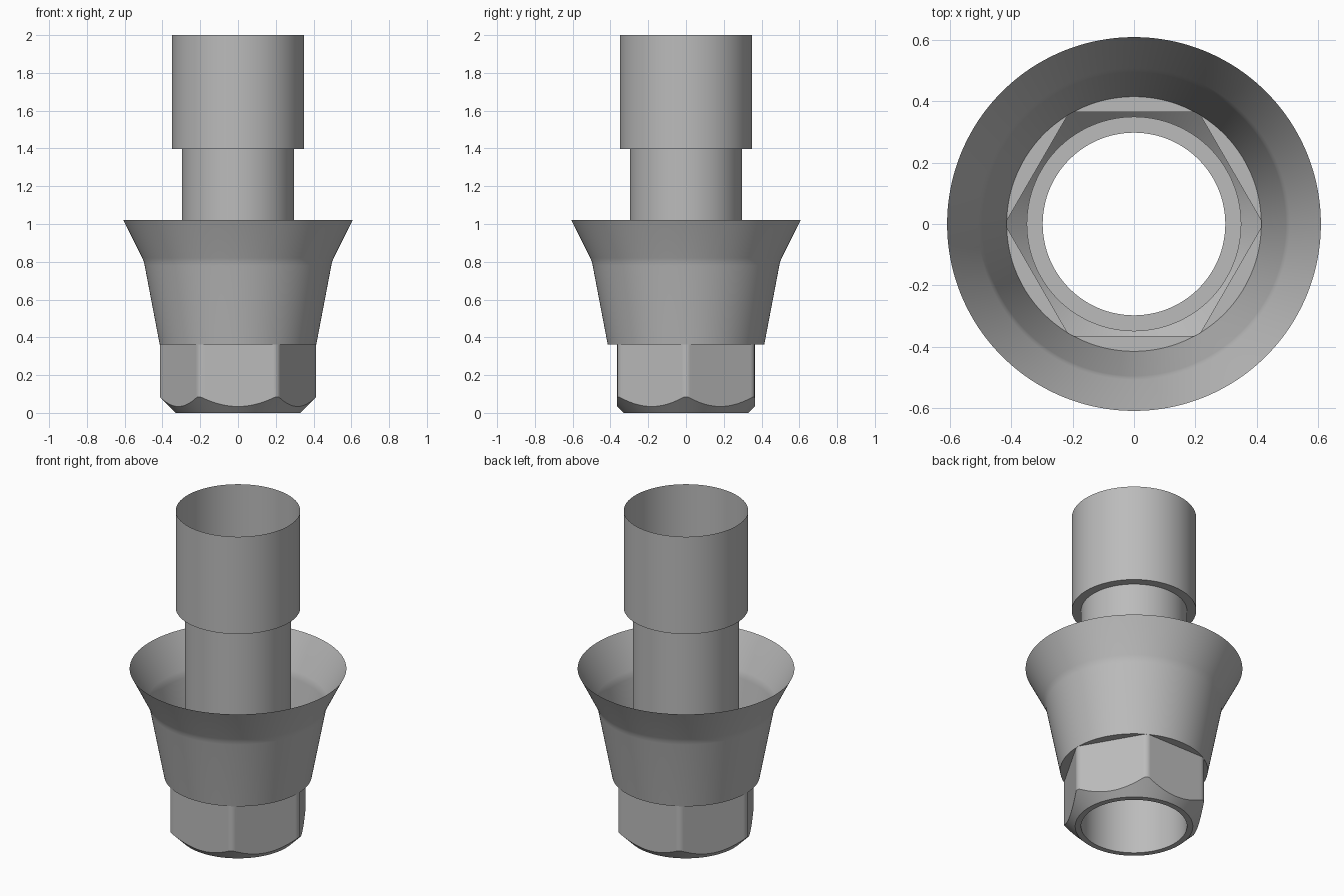
import bpy
import bmesh
from math import cos, sin, pi, radians

cube = bpy.data.objects.get("Cube")
if cube:
    bpy.data.objects.remove(cube, do_unlink=True)

SEGMENTS = 240
APOTHEM = 0.364        # half the width across the hexagon flats
CORNER = 0.4138        # slightly rounded hexagon corners
BORE, FOOT, SEAT = 0.297, 0.33, 0.361

metal = bpy.data.materials.new("grey_metal")
metal.use_nodes = True
grey = (0.5, 0.5, 0.5, 1)
metal.diffuse_color = grey
metal.node_tree.nodes["Principled BSDF"].inputs["Base Color"].default_value = grey


def hex_radius(angle):
    """Radius of the hexagon outline, with corners on the x axis."""
    offset = angle % (pi / 3) - pi / 6
    return min(APOTHEM / cos(offset), CORNER)


def shell(name, profile):
    """Sweep a profile around z; profile(angle) lists (radius, height) upwards."""
    bm = bmesh.new()
    columns = []
    for i in range(SEGMENTS):
        a = 2 * pi * i / SEGMENTS
        columns.append([bm.verts.new((r * cos(a), r * sin(a), z)) for r, z in profile(a)])
    for i, left in enumerate(columns):
        right = columns[(i + 1) % SEGMENTS]
        for j in range(len(left) - 1):
            bm.faces.new((left[j], right[j], right[j + 1], left[j + 1]))
    bmesh.ops.remove_doubles(bm, verts=bm.verts, dist=1e-5)
    mesh = bpy.data.meshes.new(name)
    bm.to_mesh(mesh)
    bm.free()
    mesh.materials.append(metal)
    obj = bpy.data.objects.new(name, mesh)
    bpy.context.collection.objects.link(obj)
    bpy.ops.object.select_all(action="DESELECT")
    obj.select_set(True)
    bpy.context.view_layer.objects.active = obj
    bpy.ops.object.shade_smooth_by_angle(angle=radians(30))
    return obj


def hex_profile(angle):
    # A 45 degree chamfer cone cuts the flats in scallops
    r = hex_radius(angle)
    return [(BORE, 0), (FOOT, 0), (r, r - FOOT), (r, SEAT), (CORNER + 0.0005, SEAT)]


# Open through-tube with its wider upper sleeve
shell("inner_tube", lambda a: [(BORE, 0), (BORE, 1.398)])
shell("upper_sleeve", lambda a: [(BORE, 1.398), (0.349, 1.398), (0.349, 2)])

# Chamfered hexagonal foot and the ledge above it
shell("hex_foot", hex_profile)

# Thin flared collar with a soft bend
shell("flared_collar", lambda a: [(CORNER + 0.0005, SEAT), (0.494, 0.78), (0.4985, 0.8),
                                  (0.507, 0.82), (0.608, 1.021)])
